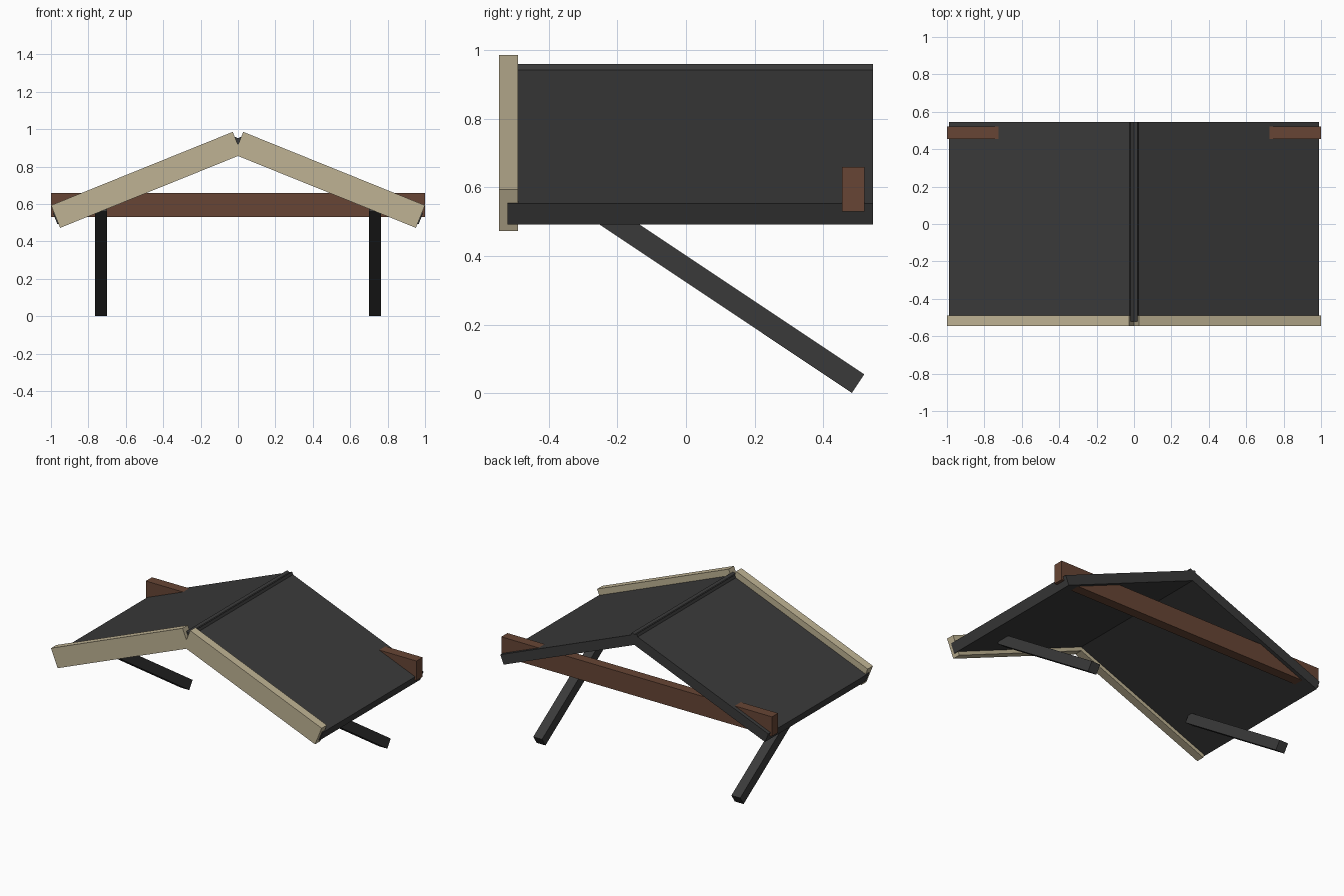
import bpy
from math import sin, cos, radians

cube = bpy.data.objects.get("Cube")
if cube:
    bpy.data.objects.remove(cube, do_unlink=True)


def material(name, rgb):
    m = bpy.data.materials.new(name)
    m.use_nodes = True
    m.diffuse_color = (*rgb, 1)
    m.node_tree.nodes["Principled BSDF"].inputs["Base Color"].default_value = (*rgb, 1)
    return m


charcoal = material("charcoal", (0.042, 0.042, 0.042))
tan = material("tan wood", (0.52, 0.45, 0.295))
brown = material("brown wood", (0.135, 0.06, 0.035))


def box(name, center, size, mat, rotation=(0, 0, 0)):
    bpy.ops.mesh.primitive_cube_add(size=1, location=center, rotation=rotation)
    ob = bpy.context.object
    ob.name = name
    ob.scale = size
    bpy.ops.object.transform_apply(location=False, rotation=False, scale=True)
    ob.data.materials.append(mat)
    return ob


PITCH = radians(22)
BRACE = radians(33.7)


def sloped_board(name, side, top_x, top_z, length, depth, y0, y1, mat):
    """Board running down from its inner upper corner at the roof pitch."""
    x = top_x + cos(PITCH) * length / 2 - sin(PITCH) * depth / 2
    z = top_z - sin(PITCH) * length / 2 - cos(PITCH) * depth / 2
    box(name, (side * x, (y0 + y1) / 2, z), (length, y1 - y0, depth), mat,
        (0, side * PITCH, 0))


for side, label in ((1, "left"), (-1, "right")):
    # Roof panels cross slightly at the ridge
    sloped_board(label + "_roof_panel", side, -0.018, 0.96, 1.087, 0.065,
                 -0.52, 0.545, charcoal)
    # Front gable trim
    sloped_board(label + "_gable_board", side, 0.028, 0.986, 1.048, 0.13,
                 -0.545, -0.49, tan)
    # Diagonal support running back and down from the roof underside
    length, depth = 1.01, 0.065
    y = 0.52 - cos(BRACE) * length / 2 - sin(BRACE) * depth / 2
    z = 0.055 + sin(BRACE) * length / 2 - cos(BRACE) * depth / 2
    box(label + "_support", (side * 0.732, y, z), (0.065, length, depth),
        charcoal, (-BRACE, 0, 0))

# Rear cross beam
box("cross_beam", (0, 0.488, 0.595), (2.0, 0.065, 0.13), brown)
